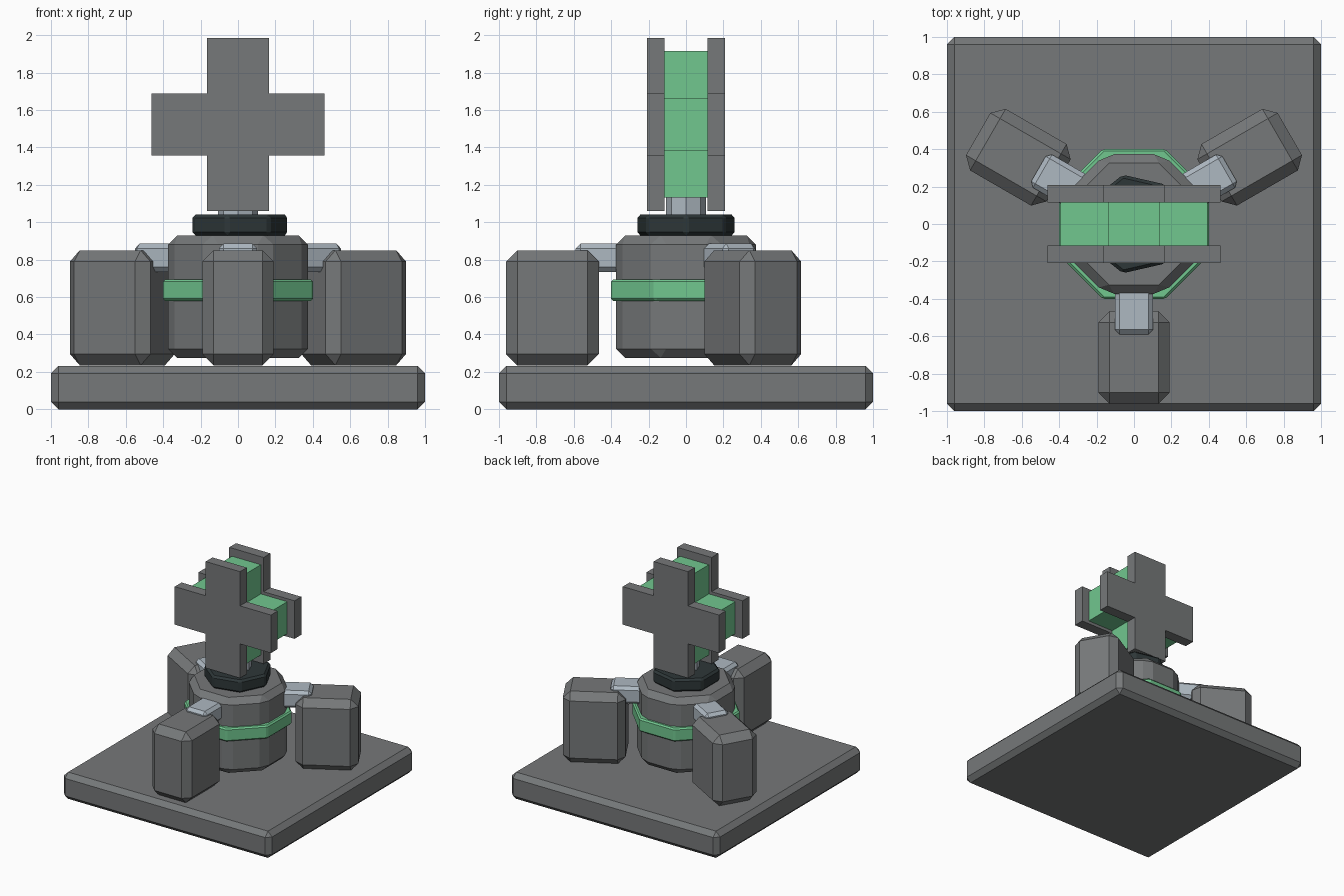
import bpy, bmesh, math
from mathutils import Matrix

if "Cube" in bpy.data.objects:
    bpy.data.objects.remove(bpy.data.objects["Cube"])


def material(name, rgb):
    m = bpy.data.materials.new(name)
    m.diffuse_color = (*rgb, 1)
    m.use_nodes = True
    m.node_tree.nodes["Principled BSDF"].inputs["Base Color"].default_value = m.diffuse_color
    return m


GREY = material("stone grey", (0.18, 0.188, 0.192))
GREEN = material("soft green", (0.165, 0.57, 0.275))
SILVER = material("pale steel", (0.42, 0.48, 0.535))
DARK = material("charcoal", (0.027, 0.038, 0.040))


def finish(name, bm, mat, bevel=0.0, spin=0.0):
    """Chamfer all edges, spin around the z axis and make an object."""
    if bevel:
        bmesh.ops.bevel(bm, geom=bm.edges[:], offset=bevel, segments=1,
                        affect='EDGES', clamp_overlap=True)
    bmesh.ops.transform(bm, matrix=Matrix.Rotation(spin, 4, 'Z'), verts=bm.verts)
    bmesh.ops.recalc_face_normals(bm, faces=bm.faces)
    me = bpy.data.meshes.new(name)
    bm.to_mesh(me)
    bm.free()
    me.materials.append(mat)
    ob = bpy.data.objects.new(name, me)
    bpy.context.collection.objects.link(ob)
    return ob


def box(name, x, y, z, mat, bevel=0.0, spin=0.0):
    bm = bmesh.new()
    bmesh.ops.create_cube(bm, size=1)
    for v in bm.verts:
        v.co = [(a + b) / 2 + c * (b - a) for c, (a, b) in zip(v.co, (x, y, z))]
    return finish(name, bm, mat, bevel, spin)


def extrude(name, points, vector, mat, bevel=0.0):
    """Solid from a flat outline pushed along a vector."""
    bm = bmesh.new()
    face = bm.faces.new([bm.verts.new(p) for p in points])
    new = bmesh.ops.extrude_face_region(bm, geom=[face])["geom"]
    bmesh.ops.translate(bm, vec=vector,
                        verts=[g for g in new if isinstance(g, bmesh.types.BMVert)])
    return finish(name, bm, mat, bevel)


def prism(name, sides, radius, z0, z1, mat, bevel=0.0, turn=0.0):
    pts = [(radius * math.cos(turn + math.tau * i / sides),
            radius * math.sin(turn + math.tau * i / sides), z0) for i in range(sides)]
    return extrude(name, pts, (0, 0, z1 - z0), mat, bevel)


def cross(name, arm, half, y0, y1, mat):
    quarter = [(half, arm), (half, half), (arm, half)]
    pts = []
    for k in range(4):
        c, s = round(math.cos(k * math.pi / 2)), round(math.sin(k * math.pi / 2))
        # clockwise corners of each quarter, rotated a quarter turn at a time
        for a, b in reversed(quarter):
            pts.append((a * c - b * s, y0, 1.523 + a * s + b * c))
    return extrude(name, pts, (0, y1 - y0, 0), mat)


# base slab
box("base", (-1, 1), (-1, 1), (0, 0.232), GREY, 0.04)

# central column with band, collar and stem
flat = math.cos(math.pi / 8)
prism("column", 8, 0.373 / flat, 0.275, 0.93, GREY, 0.048, math.pi / 8)
prism("column_band", 8, 0.401 / flat, 0.58, 0.695, GREEN, 0.012, math.pi / 8)
prism("collar", 7, 0.27, 0.93, 1.04, DARK, 0.017)
prism("stem", 8, 0.108, 1.0, 1.2, SILVER)

# three posts and their connecting arms
for i in range(3):
    a = math.tau * i / 3
    box(f"post_{i + 1}", (-0.19, 0.19), (-0.962, -0.466), (0.235, 0.85), GREY, 0.06, a)
    box(f"arm_{i + 1}", (-0.102, 0.102), (-0.59, -0.28), (0.735, 0.885), SILVER, 0.025, a)

# cross: green core between two grey plates
cross("cross_core", 0.392, 0.139, -0.115, 0.115, GREEN)
cross("cross_front_plate", 0.462, 0.165, -0.208, -0.115, GREY)
cross("cross_back_plate", 0.462, 0.165, 0.115, 0.208, GREY)
